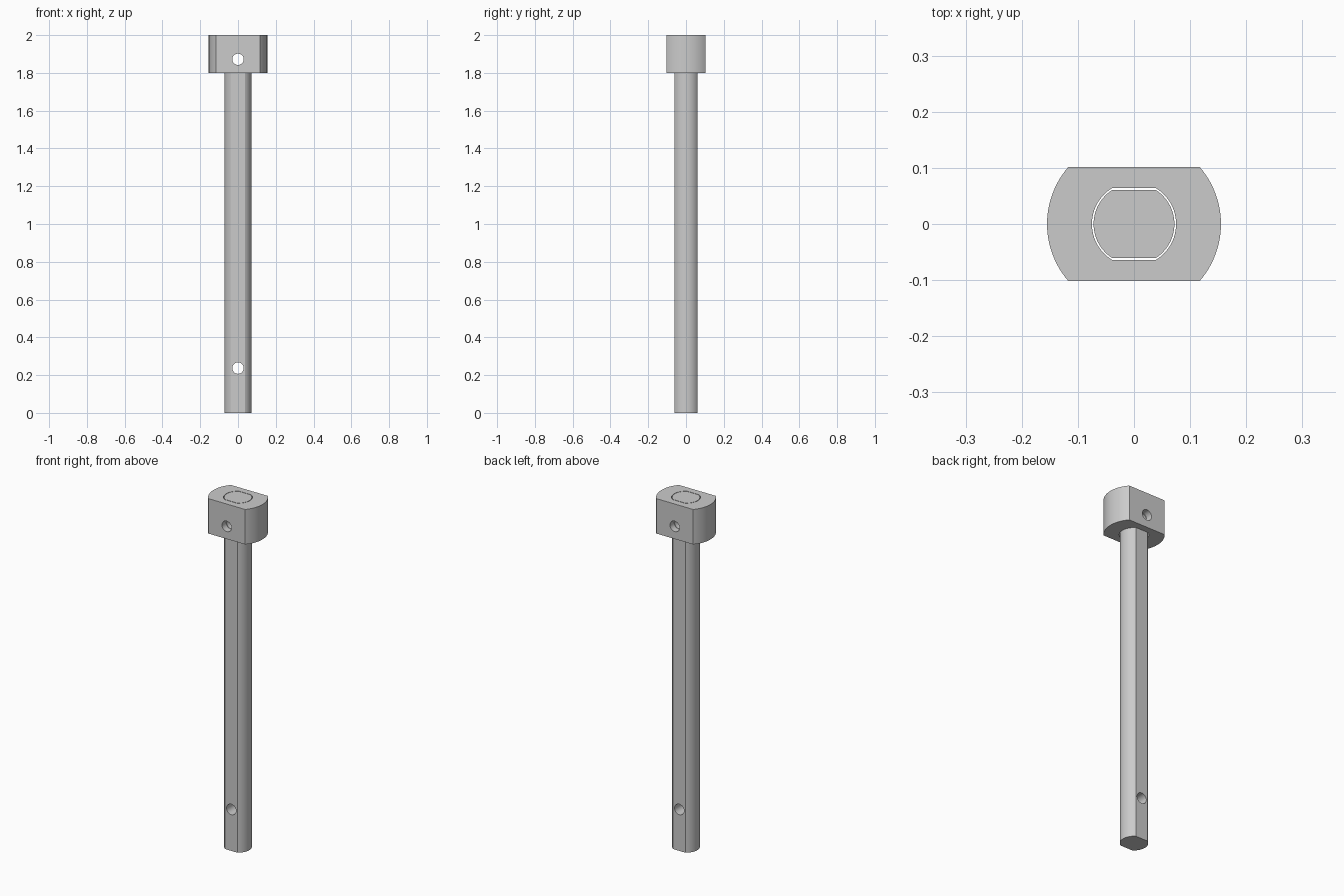
import bpy
import math

default = bpy.data.objects.get("Cube")
if default:
    bpy.data.objects.remove(default, do_unlink=True)

GREY = (0.6, 0.6, 0.6, 1.0)
metal = bpy.data.materials.new("plain_grey")
metal.use_nodes = True
metal.diffuse_color = GREY
metal.node_tree.nodes["Principled BSDF"].inputs["Base Color"].default_value = GREY


def double_flat(radius, half, steps=24):
    """Outline of a circle cut by flats at y = +half and y = -half."""
    a = math.asin(half / radius)
    points = []
    for side in (0, math.pi):
        for i in range(steps + 1):
            t = side - a + 2 * a * i / steps
            points.append((radius * math.cos(t), radius * math.sin(t)))
    return points


def prism(name, outline, low, high):
    """Extrude an outline along z."""
    n = len(outline)
    verts = [(x, y, z) for z in (low, high) for x, y in outline]
    faces = [list(range(n))[::-1], list(range(n, 2 * n))]
    faces += [(i, (i + 1) % n, n + (i + 1) % n, n + i) for i in range(n)]
    mesh = bpy.data.meshes.new(name)
    mesh.from_pydata(verts, [], faces)
    mesh.materials.append(metal)
    obj = bpy.data.objects.new(name, mesh)
    bpy.context.collection.objects.link(obj)
    return obj


def pin_cutter(z):
    """Cylinder along y for a cross-drilled pin hole."""
    bpy.ops.mesh.primitive_cylinder_add(vertices=40, radius=0.03, depth=0.6,
                                        location=(0, 0, z), rotation=(math.pi / 2, 0, 0))
    obj = bpy.context.object
    obj.name = "pin_hole_cutter"
    obj.data.materials.append(metal)
    return obj


def select_only(obj):
    bpy.ops.object.select_all(action="DESELECT")
    obj.select_set(True)
    bpy.context.view_layer.objects.active = obj


def cut(obj, cutter):
    select_only(obj)
    mod = obj.modifiers.new("cut", "BOOLEAN")
    mod.operation = "DIFFERENCE"
    mod.solver = "EXACT"
    mod.object = cutter
    bpy.ops.object.modifier_apply(modifier=mod.name)


# Shaft and collar, with a thin clearance between them
shaft = prism("shaft", double_flat(0.072, 0.061), 0, 2)
collar = prism("collar", double_flat(0.155, 0.102), 1.8, 2)
bore = prism("bore_cutter", double_flat(0.075, 0.064), 1.7, 2.1)

# Pin holes: one through collar and shaft, one near the foot
upper_pin = pin_cutter(1.872)
lower_pin = pin_cutter(0.237)
cut(collar, bore)
cut(collar, upper_pin)
cut(shaft, upper_pin)
cut(shaft, lower_pin)
for cutter in (bore, upper_pin, lower_pin):
    bpy.data.objects.remove(cutter, do_unlink=True)

# Smooth the round sides, keep the flats crisp
for obj in (shaft, collar):
    select_only(obj)
    bpy.ops.object.shade_smooth_by_angle(angle=math.radians(25))
